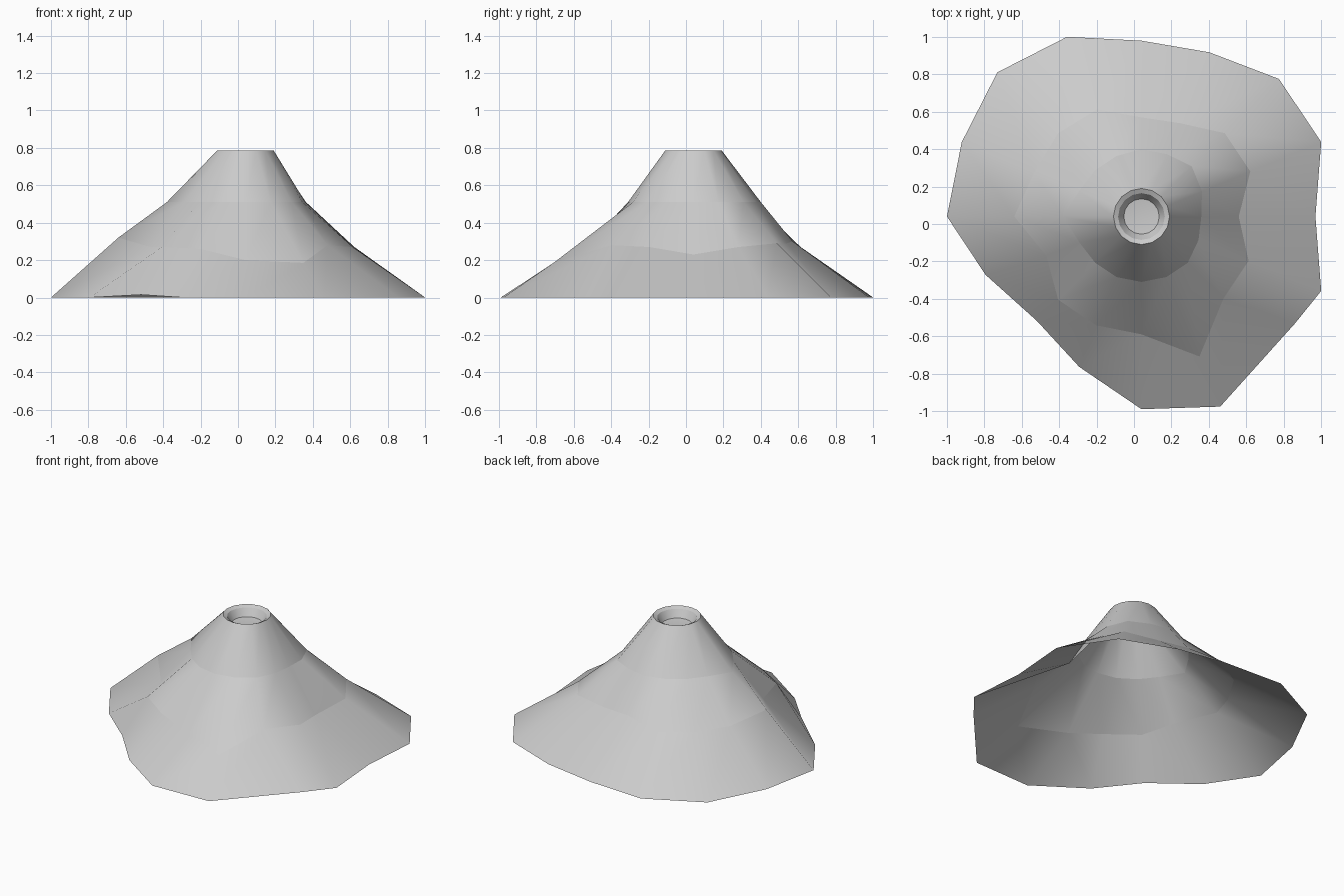
import bpy, bmesh
from math import radians, cos, sin

cube = bpy.data.objects.get("Cube")
if cube:
    bpy.data.objects.remove(cube, do_unlink=True)

SIDES = 16
CENTRE = (0.04, 0.04)


def make_material(name, value):
    mat = bpy.data.materials.new(name)
    mat.use_nodes = True
    colour = (value, value, value, 1)
    mat.diffuse_color = colour
    mat.node_tree.nodes["Principled BSDF"].inputs["Base Color"].default_value = colour
    return mat


def add_ring(bm, radii, heights, nudges=None):
    """One loop of points around the vent; a single value means an even circle."""
    if not isinstance(radii, list):
        radii = [radii] * SIDES
    if not isinstance(heights, list):
        heights = [heights] * SIDES
    ring = []
    for i, (r, z) in enumerate(zip(radii, heights)):
        a = radians(i * 360 / SIDES + (nudges or {}).get(i, 0))
        ring.append(bm.verts.new((CENTRE[0] + r * cos(a), CENTRE[1] + r * sin(a), z)))
    return ring


def bridge(bm, lower, upper):
    for i in range(SIDES):
        j = (i + 1) % SIDES
        bm.faces.new((lower[i], lower[j], upper[j], upper[i]))


def finish(bm, name, rings, mat):
    """Smooth around each band, with a crisp break between bands."""
    for face in bm.faces:
        face.smooth = True
    for ring in rings:
        for i in range(SIDES):
            edge = bm.edges.get((ring[i], ring[(i + 1) % SIDES]))
            if edge:
                edge.smooth = False
    mesh = bpy.data.meshes.new(name)
    bm.to_mesh(mesh)
    bm.free()
    mesh.materials.append(mat)
    obj = bpy.data.objects.new(name, mesh)
    bpy.context.collection.objects.link(obj)
    return obj


rock = make_material("grey rock", 0.6)

# Hollow slopes, from the uneven foot up to the round rim
bm = bmesh.new()
foot_radii = [.93, 1.04, 1.04, .95, .94, 1.04, 1.09, 1.04,
              1.04, .89, .79, .87, 1.03, 1.10, 1.0, 1.04]
foot_heights = [0.015 if i == 10 else 0 for i in range(SIDES)]
foot = add_ring(bm, foot_radii, foot_heights, {9: -2, 14: 10})

shoulder_radii = [.52, .63, .63, .54, .53, .62, .63, .62,
                  .68, .55, .63, .63, .63, .81, .62, .62]
shoulder_heights = [.23, .27, .29, .29, .30, .27, .27, .27,
                    .32, .27, .27, .26, .20, .185, .28, .27]
shoulder = add_ring(bm, shoulder_radii, shoulder_heights)

neck_radii = [.32, .35, .38, .36, .36, .35, .35, .36,
              .42, .36, .35, .35, .35, .35, .35, .33]
neck = add_ring(bm, neck_radii, .51)
rim = add_ring(bm, .15, .787)

slopes = [foot, shoulder, neck, rim]
for lower, upper in zip(slopes, slopes[1:]):
    bridge(bm, lower, upper)
finish(bm, "mountain_slopes", slopes, rock)

# Shallow crater bowl sunk inside the rim
bm = bmesh.new()
bowl = [add_ring(bm, r, z) for r, z in ((.15, .787), (.125, .775), (.095, .725))]
for outer, inner in zip(bowl, bowl[1:]):
    bridge(bm, outer, inner)
middle = bm.verts.new((*CENTRE, .715))
for i in range(SIDES):
    bm.faces.new((bowl[-1][i], bowl[-1][(i + 1) % SIDES], middle))
finish(bm, "crater_bowl", bowl, rock)
